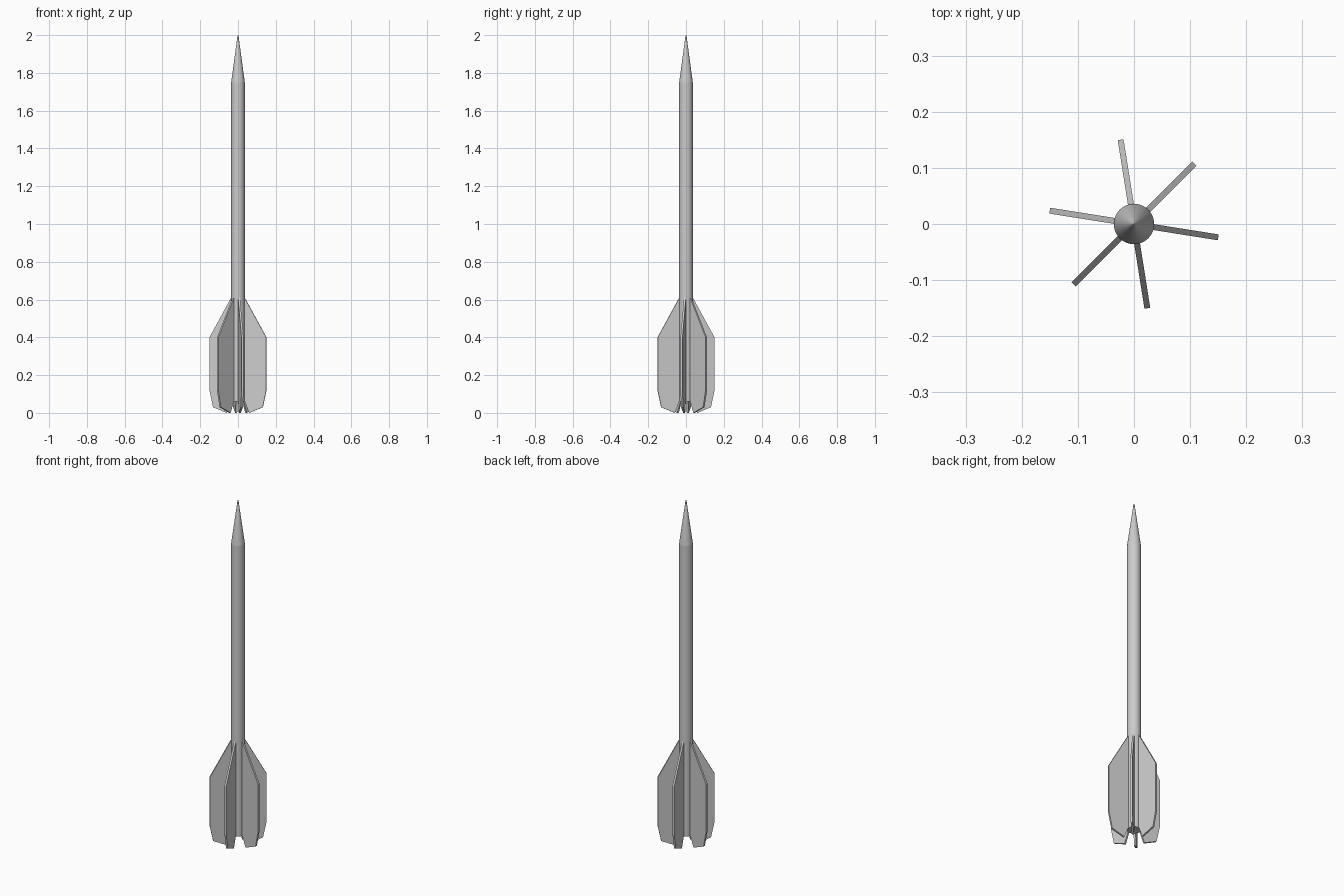
import bpy, bmesh, math

if "Cube" in bpy.data.objects:
    bpy.data.objects.remove(bpy.data.objects["Cube"])

def finish(name, bm):
    bmesh.ops.recalc_face_normals(bm, faces=bm.faces[:])
    mesh = bpy.data.meshes.new(name)
    bm.to_mesh(mesh)
    bm.free()
    ob = bpy.data.objects.new(name, mesh)
    bpy.context.collection.objects.link(ob)
    return ob

def lathe(name, profile, segments=48):
    """Revolve an (r, z) profile around z, capping both ends."""
    bm = bmesh.new()
    rings = [[bm.verts.new((r * math.cos(a), r * math.sin(a), z))
              for a in (2 * math.pi * i / segments for i in range(segments))]
             for r, z in profile]
    for low, high in zip(rings, rings[1:]):
        for i in range(segments):
            j = (i + 1) % segments
            bm.faces.new((low[i], low[j], high[j], high[i]))
    bm.faces.new(rings[0])
    bm.faces.new(rings[-1])
    ob = finish(name, bm)
    bpy.ops.object.select_all(action='DESELECT')
    ob.select_set(True)
    bpy.context.view_layer.objects.active = ob
    bpy.ops.object.shade_smooth_by_angle(angle=math.radians(30))
    # the nose shoulder is a crisp edge
    return ob

def fin(name, outline, thickness, angle):
    """Flat plate extruded from an (r, z) outline, turned about z."""
    bm = bmesh.new()
    face = bm.faces.new([bm.verts.new((r, -thickness / 2, z)) for r, z in outline])
    new = bmesh.ops.extrude_face_region(bm, geom=[face])['geom']
    bmesh.ops.translate(bm, vec=(0, thickness, 0),
                        verts=[v for v in new if isinstance(v, bmesh.types.BMVert)])
    ob = finish(name, bm)
    ob.rotation_euler.z = math.radians(angle)
    return ob

# Body tube and pointed nose
RADIUS = 0.036
lathe("body_tube", [(RADIUS, 0.06), (RADIUS, 1.75)])
lathe("nose_cone", [(RADIUS, 1.75), (0.003, 1.995), (0.001, 2.0)])

# Six clipped fins: two straight diagonals and four splayed ones
OUTLINE = [(0.03, 0.06), (0.037, 0.06), (0.06, 0.0), (0.133, 0.03),
           (0.152, 0.12), (0.152, 0.40), (0.036, 0.61), (0.03, 0.61)]
for n, angle in enumerate((45, 99, 171, 225, 279, 351), 1):
    fin(f"fin_{n}", OUTLINE, 0.0105, angle)
